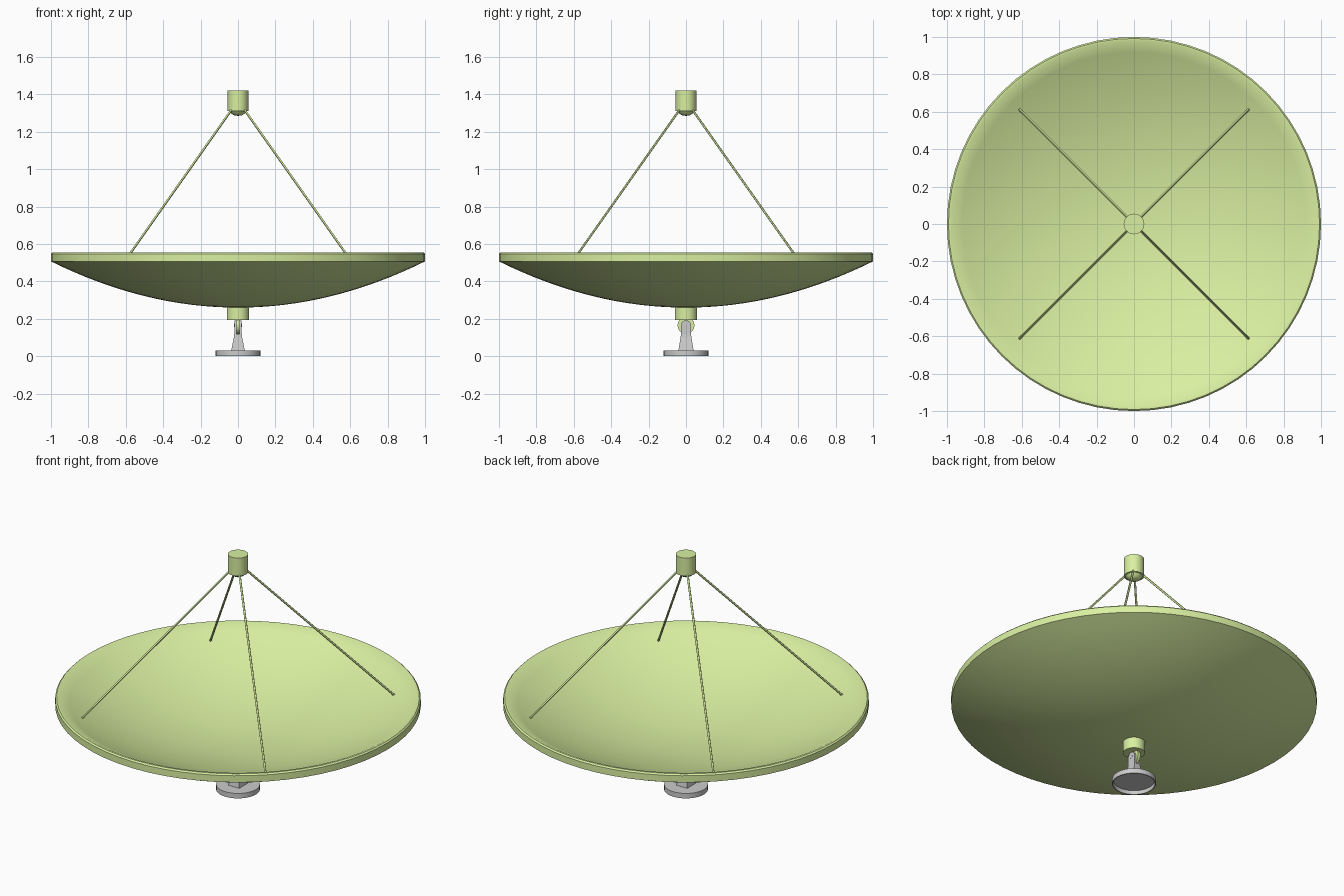
import bpy, bmesh, math
from mathutils import Vector

if "Cube" in bpy.data.objects:
    bpy.data.objects.remove(bpy.data.objects["Cube"])

green = bpy.data.materials.new("pale_green")
green.diffuse_color = (0.70, 0.87, 0.36, 1)
green.use_nodes = True
green.node_tree.nodes["Principled BSDF"].inputs["Base Color"].default_value = green.diffuse_color


def finish(name, bm, mat=None, smooth=True):
    bmesh.ops.recalc_face_normals(bm, faces=bm.faces)
    me = bpy.data.meshes.new(name)
    bm.to_mesh(me)
    bm.free()
    ob = bpy.data.objects.new(name, me)
    bpy.context.collection.objects.link(ob)
    if mat:
        me.materials.append(mat)
    if smooth:
        bpy.ops.object.select_all(action='DESELECT')
        ob.select_set(True)
        bpy.context.view_layer.objects.active = ob
        bpy.ops.object.shade_smooth_by_angle(angle=math.radians(30))
    return ob


def lathe(name, profile, mat=None, sides=32):
    # spin an (r, z) profile around the z axis
    bm = bmesh.new()
    vs = [bm.verts.new((r, 0, z)) for r, z in profile]
    es = [bm.edges.new(p) for p in zip(vs, vs[1:])]
    bmesh.ops.spin(bm, geom=vs + es, cent=(0, 0, 0), axis=(0, 0, 1),
                   angle=2 * math.pi, steps=sides, use_merge=True)
    bmesh.ops.remove_doubles(bm, verts=bm.verts, dist=1e-5)
    return finish(name, bm, mat)


def plate(name, outline, x0, x1, mat=None):
    # extrude a (y, z) outline between two x positions
    bm = bmesh.new()
    f = bm.faces.new([bm.verts.new((x0, y, z)) for y, z in outline])
    ext = bmesh.ops.extrude_face_region(bm, geom=[f], use_keep_orig=True)
    verts = [g for g in ext['geom'] if isinstance(g, bmesh.types.BMVert)]
    bmesh.ops.translate(bm, verts=verts, vec=(x1 - x0, 0, 0))
    return finish(name, bm, mat)


def rod(name, a, b, radius, mat):
    a, b = Vector(a), Vector(b)
    bm = bmesh.new()
    bmesh.ops.create_cone(bm, cap_ends=True, segments=12, radius1=radius,
                          radius2=radius, depth=(b - a).length)
    bm.transform(Vector((0, 0, 1)).rotation_difference(b - a).to_matrix().to_4x4())
    bmesh.ops.translate(bm, verts=bm.verts, vec=(a + b) / 2)
    return finish(name, bm, mat)


def arc(r, z, a0, a1, n):
    return [(r * math.cos(math.radians(a0 + (a1 - a0) * i / n)),
             z + r * math.sin(math.radians(a0 + (a1 - a0) * i / n))) for i in range(n + 1)]


# parabolic dish with thick rim
N = 16
outer = [(i / N, 0.26 + 0.247 * (i / N) ** 2) for i in range(N + 1)]
inner = [(0.98 * i / N, 0.305 + 0.25 * (i / N) ** 2) for i in range(N, -1, -1)]
lathe("dish", outer + [(1.0, 0.547), (0.992, 0.555)] + inner, green, 64)

# hub under the dish and pivot lug
lathe("hub", [(0, 0.195), (0.06, 0.195), (0.06, 0.275), (0, 0.275)], green)
plate("pivot_lug", arc(0.045, 0.165, 0, 345, 23), -0.009, 0.009, green)

# foot, hollow below
lathe("foot", [(0, 0.022), (0.112, 0.022), (0.115, 0), (0.12, 0), (0.12, 0.03), (0, 0.03)])

# tapered stem
bm = bmesh.new()
rings = []
for hx, hy, z in [(0.037, 0.041, 0.028), (0.022, 0.029, 0.10), (0.02, 0.027, 0.118)]:
    rings.append([bm.verts.new((sx * hx, sy * hy, z))
                  for sx, sy in ((-1, -1), (1, -1), (1, 1), (-1, 1))])
for a, b in zip(rings, rings[1:]):
    for i in range(4):
        j = (i + 1) % 4
        bm.faces.new((a[i], a[j], b[j], b[i]))
bm.faces.new(rings[0])
bm.faces.new(rings[-1])
finish("stem", bm, smooth=False)

# fork prongs and pivot pin
prong = [(-0.027, 0.11), (0.027, 0.11)] + arc(0.027, 0.165, 0, 180, 12)
for side, s in (("left", -1), ("right", 1)):
    plate("fork_prong_" + side, prong, s * 0.009, s * 0.02)
rod("pivot_pin", (-0.021, 0, 0.165), (0.021, 0, 0.165), 0.01, None)

# feed horn with domed underside
lathe("feed_horn", [(0, 1.285), (0.02, 1.288), (0.036, 1.297), (0.046, 1.311),
                    (0.055, 1.311), (0.055, 1.42), (0, 1.42)], green)

# four diagonal struts
for i, (sx, sy) in enumerate(((1, 1), (-1, 1), (-1, -1), (1, -1))):
    rod(f"strut_{i + 1}", (sx * 0.615, sy * 0.615, 0.495),
        (sx * 0.034, sy * 0.034, 1.318), 0.006, green)
